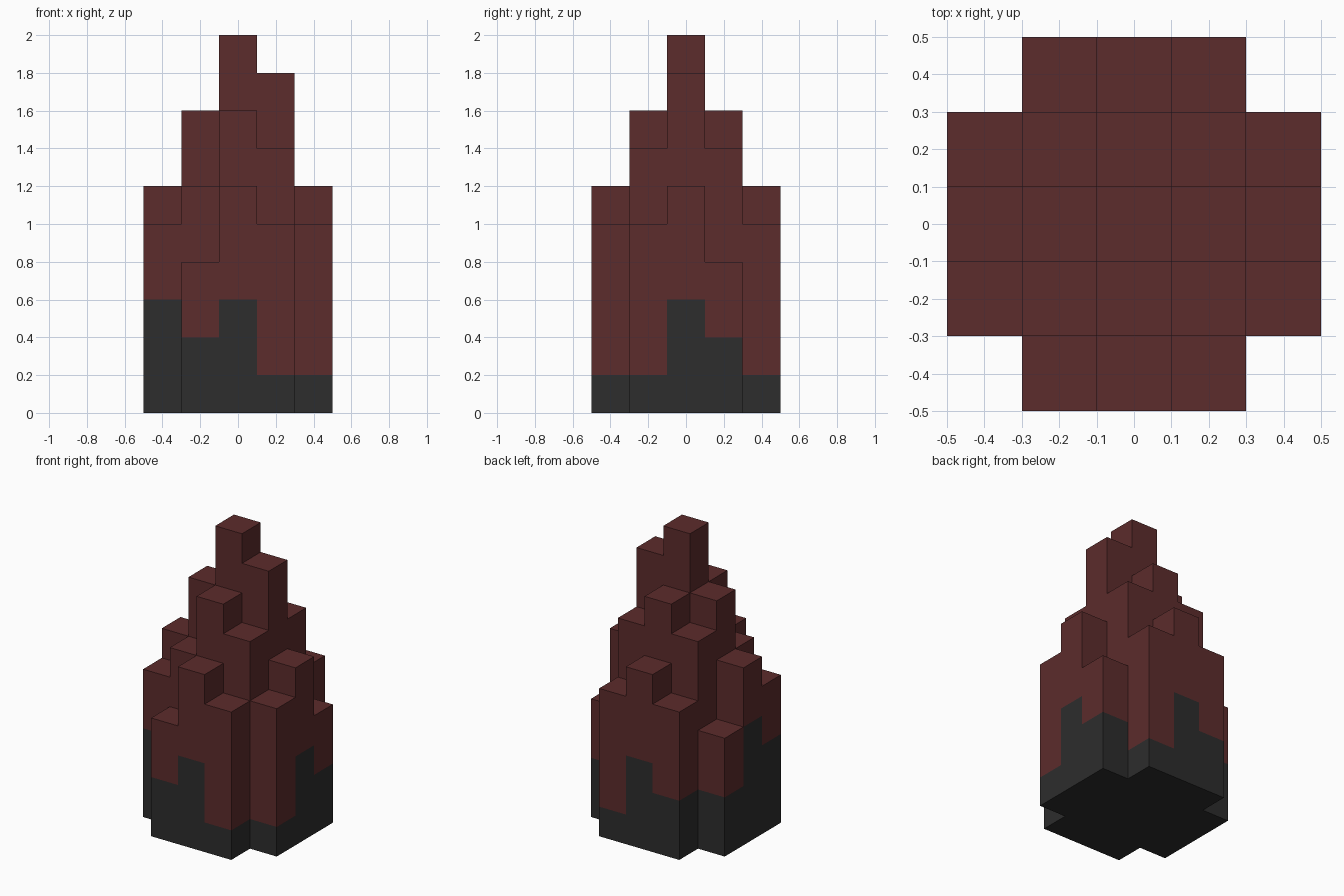
import bpy, bmesh
from mathutils import Vector

if "Cube" in bpy.data.objects:
    bpy.data.objects.remove(bpy.data.objects["Cube"], do_unlink=True)

CELL = 0.2
# Column heights in cells: rows run front to back, columns along x
HEIGHTS = [[0, 4, 6, 5, 0],
           [5, 6, 8, 7, 5],
           [6, 8, 10, 9, 6],
           [4, 7, 8, 7, 4],
           [0, 5, 6, 5, 0]]
# How many cells of each column are charcoal, from the ground up
CHARCOAL = [[0, 2, 3, 1, 0],
            [3, 1, 1, 1, 1],
            [4, 1, 1, 1, 3],
            [2, 1, 1, 1, 2],
            [0, 2, 3, 1, 0]]


def make_material(name, rgb):
    mat = bpy.data.materials.new(name)
    mat.use_nodes = True
    color = (*rgb, 1)
    mat.diffuse_color = color
    bsdf = mat.node_tree.nodes["Principled BSDF"]
    bsdf.inputs["Base Color"].default_value = color
    bsdf.inputs["Roughness"].default_value = 0.9
    return mat


def filled(x, y, z):
    return x in range(5) and y in range(5) and 0 <= z < HEIGHTS[y][x]


def add_side(bm, centre, normal, material):
    """Square on one side of a cell, facing outwards."""
    u = Vector((normal.y, normal.z, normal.x))
    v = normal.cross(u)
    corners = (-u - v, u - v, u + v, v - u)
    half = CELL / 2
    verts = [bm.verts.new(centre + (normal + c) * half) for c in corners]
    bm.faces.new(verts).material_index = material


# Stepped spire: only the exposed sides of the stacked cells
bm = bmesh.new()
sides = [Vector(s * (axis == i) for i in range(3)) for axis in range(3) for s in (-1, 1)]
for y, row in enumerate(HEIGHTS):
    for x, height in enumerate(row):
        for z in range(height):
            centre = Vector((x - 2, y - 2, z + 0.5)) * CELL
            material = 0 if z < CHARCOAL[y][x] else 1
            for n in sides:
                if not filled(x + int(n.x), y + int(n.y), z + int(n.z)):
                    add_side(bm, centre, n, material)

# Weld the cells and merge flat areas of one colour
bmesh.ops.remove_doubles(bm, verts=bm.verts[:], dist=0.001)
bmesh.ops.dissolve_limit(bm, angle_limit=0.02, verts=bm.verts[:], edges=bm.edges[:],
                         delimit={'MATERIAL'})

mesh = bpy.data.meshes.new("stepped_spire")
bm.to_mesh(mesh)
bm.free()
mesh.materials.append(make_material("charcoal", (0.026, 0.026, 0.026)))
mesh.materials.append(make_material("dark_red", (0.107, 0.025, 0.025)))
spire = bpy.data.objects.new("stepped_spire", mesh)
bpy.context.collection.objects.link(spire)
